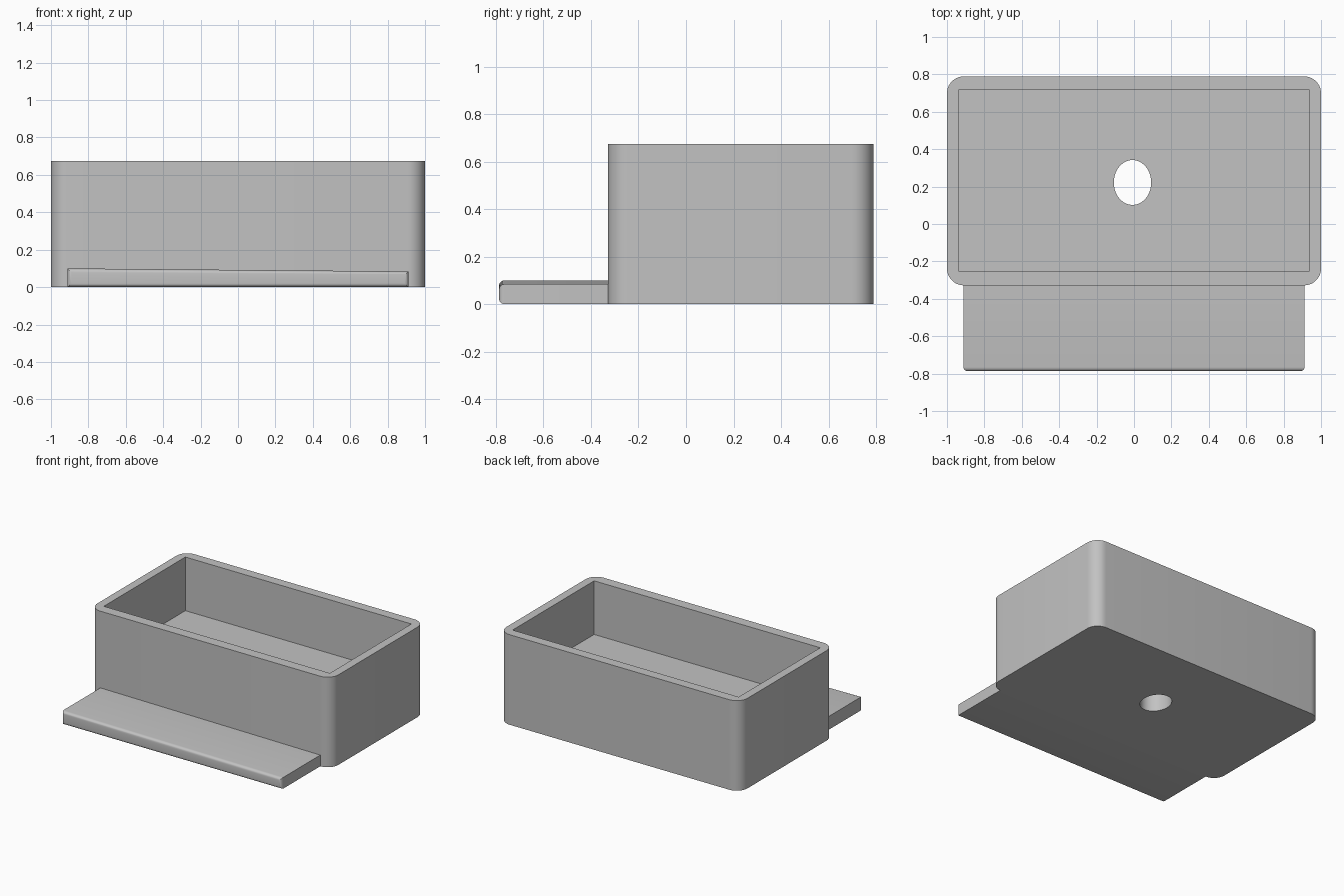
import bpy, bmesh, math
from mathutils import Matrix

cube = bpy.data.objects.get("Cube")
if cube:
    bpy.data.objects.remove(cube, do_unlink=True)

grey = bpy.data.materials.new("plain grey")
grey.use_nodes = True
grey.diffuse_color = (0.54, 0.54, 0.54, 1)
grey.node_tree.nodes["Principled BSDF"].inputs["Base Color"].default_value = (0.54, 0.54, 0.54, 1)


def make_object(name, bm):
    bmesh.ops.recalc_face_normals(bm, faces=bm.faces)
    mesh = bpy.data.meshes.new(name)
    bm.to_mesh(mesh)
    bm.free()
    mesh.materials.append(grey)
    obj = bpy.data.objects.new(name, mesh)
    bpy.context.collection.objects.link(obj)
    return obj


def box(lo, hi):
    bm = bmesh.new()
    bmesh.ops.create_cube(bm, size=1)
    for v in bm.verts:
        v.co = [a + (c + 0.5) * (b - a) for a, b, c in zip(lo, hi, v.co)]
    return bm


def round_edges(bm, rule, radius, segments):
    edges = [e for e in bm.edges if rule(e)]
    bmesh.ops.bevel(bm, geom=edges, offset=radius, offset_type='OFFSET',
                    segments=segments, profile=0.5, affect='EDGES')


def activate(obj):
    bpy.ops.object.select_all(action='DESELECT')
    obj.select_set(True)
    bpy.context.view_layer.objects.active = obj


def cut(target, cutter):
    mod = target.modifiers.new("cut", 'BOOLEAN')
    mod.operation = 'DIFFERENCE'
    mod.solver = 'EXACT'
    mod.object = cutter
    activate(target)
    bpy.ops.object.modifier_apply(modifier=mod.name)
    bpy.data.objects.remove(cutter, do_unlink=True)


# Tray body with rounded upright corners
bm = box((-1, -0.328, 0), (1, 0.789, 0.675))
round_edges(bm, lambda e: abs(e.verts[0].co.z - e.verts[1].co.z) > 0.1, 0.09, 10)
body = make_object("tray_body", bm)

# Square-cornered cavity above a thick floor
cut(body, make_object("cavity_cutter", box((-0.938, -0.25, 0.273), (0.937, 0.716, 0.9))))

# Oval drain hole through the floor
bm = bmesh.new()
bmesh.ops.create_cone(bm, cap_ends=True, segments=48, radius1=1, radius2=1, depth=1,
                      matrix=Matrix.Translation((-0.008, 0.222, 0.15)) @ Matrix.Diagonal((0.1, 0.12, 1, 1)))
cut(body, make_object("hole_cutter", bm))

# Front shelf, its top sloping slightly down toward +x
bm = box((-0.912, -0.787, 0), (0.912, -0.325, 0.1))
for v in bm.verts:
    if v.co.z > 0.05 and v.co.x > 0:
        v.co.z = 0.084
round_edges(bm, lambda e: all(v.co.y < -0.7 for v in e.verts), 0.022, 5)
shelf = make_object("front_shelf", bm)

for part in (body, shelf):
    activate(part)
    bpy.ops.object.shade_smooth_by_angle(angle=math.radians(30))
